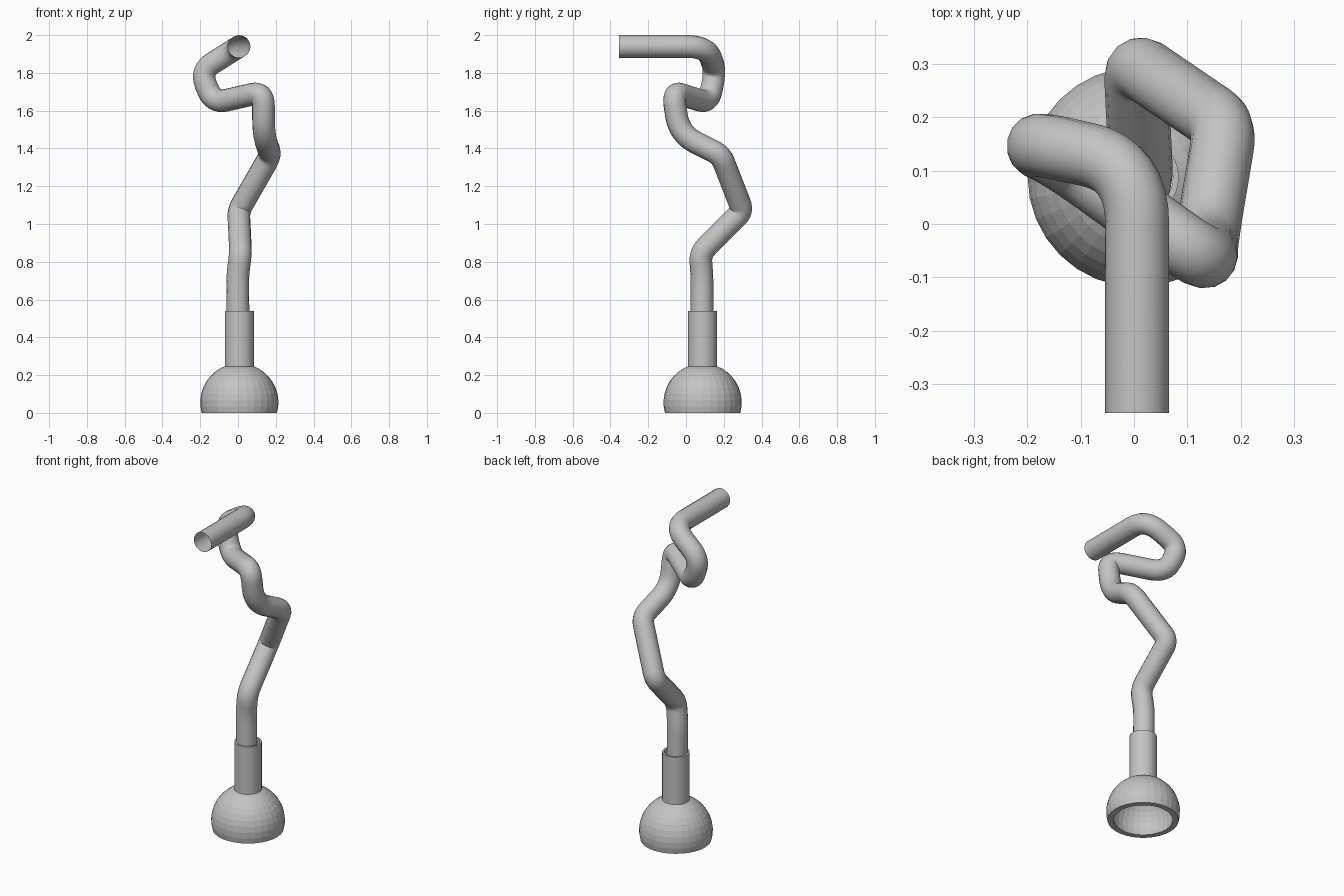
import bpy, bmesh, math
from mathutils import Vector

if "Cube" in bpy.data.objects:
    bpy.data.objects.remove(bpy.data.objects["Cube"])

grey = bpy.data.materials.new("plain grey")
grey.diffuse_color = (0.55, 0.55, 0.55, 1)
grey.use_nodes = True
grey.node_tree.nodes["Principled BSDF"].inputs["Base Color"].default_value = grey.diffuse_color
CX, CY = 0.007, 0.088  # axis of dome and sleeve


def lathe(name, profile, sides=32):
    """Revolve a closed (radius, z) profile around the base axis."""
    bm = bmesh.new()
    rings = []
    for i in range(sides):
        a = 2 * math.pi * i / sides
        rings.append([bm.verts.new((CX + r * math.cos(a), CY + r * math.sin(a), z))
                      for r, z in profile])
    n = len(profile)
    for i in range(sides):
        p, q = rings[i], rings[(i + 1) % sides]
        for j in range(n):
            k = (j + 1) % n
            bm.faces.new((p[j], q[j], q[k], p[k]))
    bmesh.ops.recalc_face_normals(bm, faces=bm.faces)
    me = bpy.data.meshes.new(name)
    bm.to_mesh(me)
    bm.free()
    me.materials.append(grey)
    ob = bpy.data.objects.new(name, me)
    bpy.context.collection.objects.link(ob)
    return ob


def arc(radius, r_top, zc=0.055, steps=9):
    """Dome arc from the floor up to the radius r_top."""
    a0 = -math.asin(zc / radius)
    a1 = math.acos(r_top / radius)
    return [(radius * math.cos(a0 + (a1 - a0) * i / steps),
             max(0, zc + radius * math.sin(a0 + (a1 - a0) * i / steps)))
            for i in range(steps + 1)]


# Hollow dome base and socket sleeve
lathe("dome_base", arc(0.207, 0.07) + arc(0.175, 0.07)[::-1])
lathe("sleeve", [(0.077, 0.215), (0.077, 0.54), (0.066, 0.54), (0.066, 0.215)])

# Bent tube: corner points with a rounding distance each
corners = [
    ((0.005, 0.085, 0.26), 0),
    ((-0.003, 0.085, 0.72), 0.06),
    ((0.014, 0.075, 0.845), 0.05),
    ((0.003, 0.30, 1.07), 0.045),
    ((0.172, 0.185, 1.365), 0.05),
    ((0.135, -0.035, 1.475), 0.10),
    ((0.135, -0.07, 1.70), 0.075),
    ((-0.13, 0.12, 1.64), 0.08),
    ((-0.20, 0.155, 1.81), 0.08),
    ((0.006, 0.11, 1.94), 0.11),
    ((0.006, -0.355, 1.94), 0),
]
pts = [Vector(c) for c, _ in corners]
path = [pts[0]]
for i in range(1, len(pts) - 1):
    p, d = pts[i], corners[i][1]
    a = p + (pts[i - 1] - p).normalized() * d
    b = p + (pts[i + 1] - p).normalized() * d
    for s in range(9):
        t = s / 8
        path.append(a * (1 - t) ** 2 + p * 2 * t * (1 - t) + b * t * t)
path.append(pts[-1])

cu = bpy.data.curves.new("bent_tube", 'CURVE')
cu.dimensions = '3D'
cu.bevel_depth = 0.06
cu.bevel_resolution = 6
cu.use_fill_caps = False
sp = cu.splines.new('POLY')
sp.points.add(len(path) - 1)
for pt, co in zip(sp.points, path):
    pt.co = (*co, 1)
sp.use_smooth = True
cu.materials.append(grey)
tube = bpy.data.objects.new("bent_tube", cu)
bpy.context.collection.objects.link(tube)
bpy.context.view_layer.objects.active = tube
tube.select_set(True)
bpy.ops.object.convert(target='MESH')
bpy.ops.object.shade_smooth()
